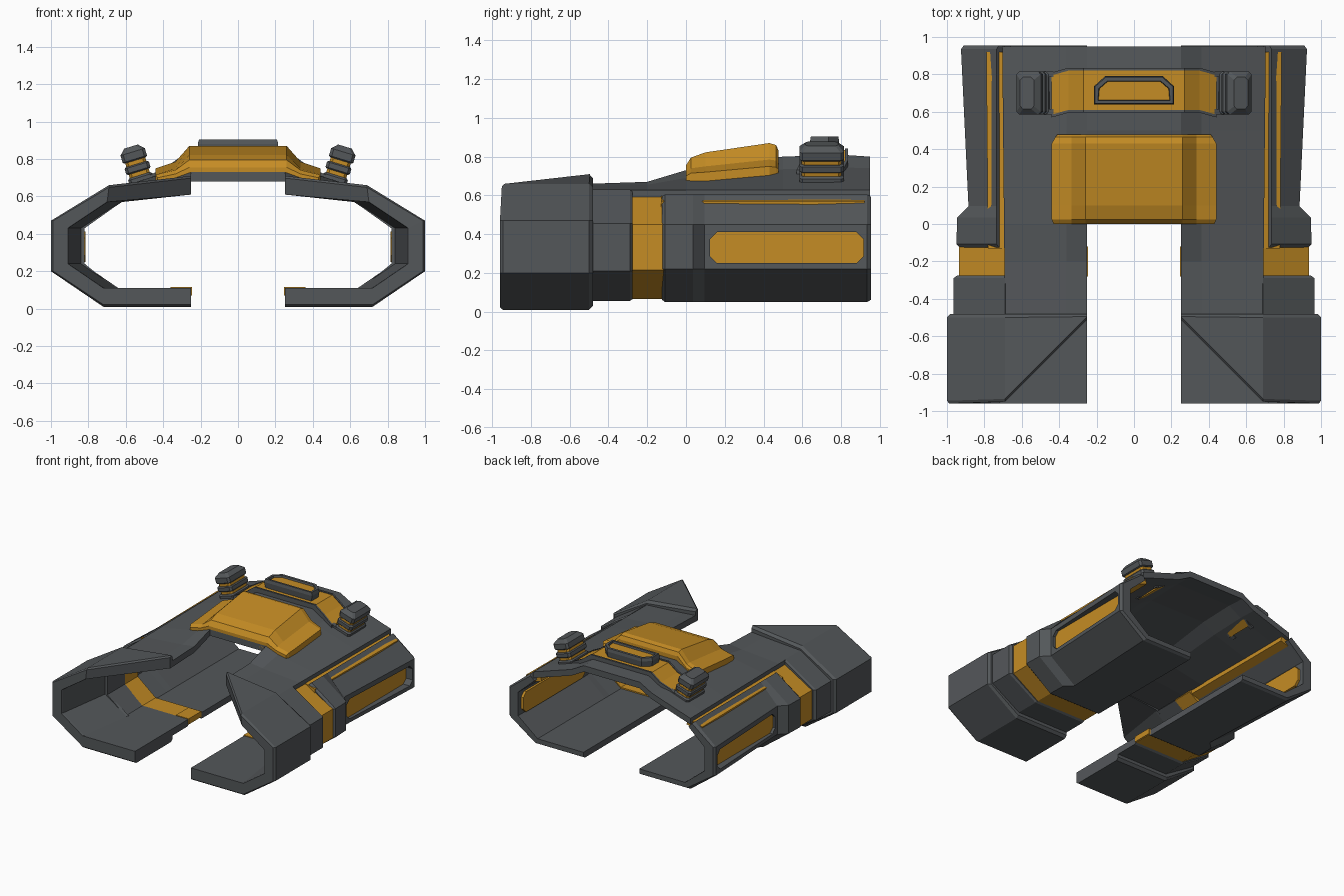
import bpy, bmesh, math
from mathutils import Matrix, Vector

cube = bpy.data.objects.get("Cube")
if cube:
    bpy.data.objects.remove(cube)


def material(name, rgb):
    m = bpy.data.materials.new(name)
    m.use_nodes = True
    m.diffuse_color = (*rgb, 1)
    m.node_tree.nodes["Principled BSDF"].inputs["Base Color"].default_value = (*rgb, 1)
    return m


GREY = material("slate grey", (0.088, 0.096, 0.102))
GOLD = material("amber gold", (0.56, 0.265, 0.018))


def finish(bm, name, mats, mirror=False, bevel=0):
    bmesh.ops.recalc_face_normals(bm, faces=bm.faces)
    mesh = bpy.data.meshes.new(name)
    bm.to_mesh(mesh)
    bm.free()
    ob = bpy.data.objects.new(name, mesh)
    bpy.context.collection.objects.link(ob)
    for m in mats:
        mesh.materials.append(m)
    if bevel:
        mod = ob.modifiers.new("Bevel", "BEVEL")
        mod.width, mod.segments, mod.limit_method = bevel, 1, "ANGLE"
    if mirror:
        ob.modifiers.new("Mirror", "MIRROR")
    return ob


def loft(name, stations, mat, mirror=True, bevel=0):
    """Thick strip: each station is (y, outer, inner), y a number or one per point."""
    bm = bmesh.new()
    rings = []
    for y, outer, inner in stations:
        n = len(outer)
        ys = y if isinstance(y, list) else [y] * n
        pts = [(x, ys[i], z) for i, (x, z) in enumerate(outer)]
        pts += [(x, ys[i], z) for i, (x, z) in enumerate(inner)][::-1]
        rings.append([bm.verts.new(p) for p in pts])
    k = 2 * n
    for a, b in zip(rings, rings[1:]):
        for i in range(k):
            j = (i + 1) % k
            bm.faces.new((a[i], a[j], b[j], b[i]))
    for r in (rings[0], rings[-1]):
        for i in range(n - 1):
            bm.faces.new((r[i], r[i + 1], r[k - 2 - i], r[k - 1 - i]))
    return finish(bm, name, [mat], mirror, bevel)


def side(w, xb, zb, lo, hi, xs, zs):
    """Wall profile from the inner floor edge round to the shoulder."""
    return [(0.25, zb), (xb, zb), (w, lo), (w, hi), (xs, zs)]


def sym(points):
    return [(-x, z) for x, z in reversed(points)] + points


def drop(points, d):
    return [(x, z - d) for x, z in points]


def prism(name, outline, levels, mat, place, mirror=False):
    """Stack of scaled outlines; levels are (height, inset)."""
    bm = bmesh.new()
    rings = []
    for h, d in levels:
        rings.append([bm.verts.new(place @ Vector((x - math.copysign(d, x), y - math.copysign(d, y), h)))
                      for x, y in outline])
    n = len(outline)
    for a, b in zip(rings, rings[1:]):
        for i in range(n):
            j = (i + 1) % n
            bm.faces.new((a[i], a[j], b[j], b[i]))
    bm.faces.new(rings[0])
    bm.faces.new(rings[-1])
    return finish(bm, name, [mat], mirror)


def octagon(a, b, c):
    q = [(a, b - c), (a - c, b)]
    q += [(-x, y) for x, y in reversed(q)]
    return q + [(-x, -y) for x, y in q]


# Front collars, with the roof cut away diagonally
def collar_station(y, d, wi):
    outer = side(1 - d, 0.72, 0.01 + d, 0.2, 0.47, 0.69, 0.66 - d) + [(0.25, 0.71 - d)]
    inner = side(wi, wi - 0.19, 0.11, 0.24, 0.43, wi - 0.21, 0.57) + [(0.25, 0.61)]
    return y, outer, inner


slant = [-0.96] * 4 + [-0.95, -0.51]
loft("front_collar", [collar_station(slant, 0.012, 0.91),
                      collar_station([y + 0.015 for y in slant], 0, 0.905),
                      collar_station(-0.5, 0, 0.84),
                      collar_station(-0.48, 0.02, 0.83)], GREY)

# Neck behind the collar and gold band
floor_in = side(0.82, 0.66, 0.11, 0.24, 0.43, 0.63, 0.565)
neck = side(0.965, 0.71, 0.055, 0.21, 0.455, 0.69, 0.63)
neck_end = side(0.945, 0.71, 0.065, 0.21, 0.455, 0.69, 0.62)
loft("neck_wall", [(-0.5, neck, floor_in), (-0.29, neck, floor_in),
                   (-0.275, neck_end, floor_in)], GREY)
band = side(0.935, 0.7, 0.065, 0.215, 0.45, 0.66, 0.612)
loft("gold_band", [(-0.28, band, floor_in), (-0.11, band, floor_in)], GOLD)
loft("floor_patch", [(y, [(0.245, 0.115), (0.36, 0.115)], [(0.245, 0.07), (0.36, 0.07)])
                     for y in (-0.28, -0.12)], GOLD)


# Side armour with a slotted window
def armour_station(y, w, d=0):
    outer = side(w, w - 0.23, 0.05 + d, 0.22, 0.45, 0.735 - d, 0.605 - d)
    inner = side(min(w - 0.06, 0.835), 0.66, 0.1, 0.24, 0.43, 0.69, 0.56)
    return y, outer, inner


armour = loft("side_armour", [armour_station(-0.125, 0.93, 0.012), armour_station(-0.108, 0.95),
                              armour_station(0.035, 0.945), armour_station(0.095, 0.885),
                              armour_station(0.935, 0.925), armour_station(0.955, 0.91, 0.012)],
              GREY, mirror=False)
sideways = Matrix.Translation((0.7, 0.52, 0.33)) @ Matrix(((0, 0, 1, 0), (1, 0, 0, 0),
                                                           (0, 1, 0, 0), (0, 0, 0, 1)))
slot = octagon(0.395, 0.08, 0.035)
cutter = prism("slot_cutter", slot, [(0, 0), (0.4, 0)], GREY, sideways)
cutter.hide_render = True
mod = armour.modifiers.new("Slot", "BOOLEAN")
mod.operation, mod.object, mod.solver = "DIFFERENCE", cutter, "EXACT"
bpy.context.view_layer.objects.active = armour
bpy.ops.object.modifier_apply(modifier="Slot")
bpy.data.objects.remove(cutter)
armour.modifiers.new("Mirror", "MIRROR")
prism("window_panel", octagon(0.397, 0.082, 0.035), [(0.115, 0), (0.165, 0)], GOLD, sideways, True)

# Gold strip between roof and armour
strip = [(0.65, 0.61), (0.78, 0.57)]
loft("gold_strip", [(y, [(x + s, z) for x, z in strip], drop(strip, 0.055))
                    for y, s in ((-0.13, 0), (0.92, 0.01))], GOLD)

# Roof: two wings and the bridge joining them
heights = [(-0.5, 0.66, 0.65), (-0.2, 0.67, 0.655), (0, 0.73, 0.69),
           (0.5, 0.8, 0.735), (0.8, 0.81, 0.745), (0.95, 0.8, 0.74)]
wings, bridge = [], []
for y, zc, ze in heights:
    edge = 0.695 + 0.01 * y
    wing = [(0.25, zc), (0.36, ze), (edge, 0.628)]
    wings.append((y, wing, drop(wing, 0.05)))
    if y >= 0:
        mid = sym([(0.25, zc)])
        bridge.append((y, mid, drop(mid, 0.05)))
loft("roof_wing", wings, GREY)
loft("roof_bridge", bridge, GREY, mirror=False)

# Large gold plate over the bridge
plate = []
for y, zt, zm, ze, w in ((0, 0.755, 0.72, 0.7, 0.43), (0.025, 0.795, 0.74, 0.715, 0.44),
                         (0.1, 0.822, 0.75, 0.72, 0.44), (0.43, 0.87, 0.785, 0.75, 0.44),
                         (0.465, 0.86, 0.78, 0.745, 0.42), (0.478, 0.83, 0.76, 0.735, 0.41)):
    top = sym([(0.26, zt), (0.335, zm), (w, ze)])
    plate.append((y, top, drop(top, 0.05)))
loft("top_plate", plate, GOLD, mirror=False)

# Rear arch: grey rims with a gold saddle
arch = sym([(0.27, 0.835), (0.35, 0.775), (0.44, 0.725)])
ends = [0.025, 0, 0, 0, 0, 0.025]


def arch_piece(name, y0, y1, lift, mat):
    low = drop(arch, 0.07)
    loft(name, [([y0 - e for e in ends], drop(arch, -lift), low),
                ([y1 - e for e in ends], drop(arch, -lift), low)], mat, mirror=False)


arch_piece("arch_front_rim", 0.595, 0.61, 0.006, GREY)
arch_piece("arch_saddle", 0.61, 0.82, 0, GOLD)
arch_piece("arch_rear_rim", 0.82, 0.835, 0.006, GREY)

# Centre handle with a recessed gold inlay
handle = [(-0.215, -0.075), (0.215, -0.075), (0.215, 0.02), (0.155, 0.075),
          (-0.155, 0.075), (-0.215, 0.02)]
bm = bmesh.new()
low = [bm.verts.new((x * 0.94, y * 0.9 + 0.715, 0.81)) for x, y in handle]
mid = [bm.verts.new((x, y + 0.715, 0.88)) for x, y in handle]
top = [bm.verts.new((x * 0.97, y * 0.94 + 0.715, 0.905)) for x, y in handle]
for a, b in ((low, mid), (mid, top)):
    for i in range(6):
        j = (i + 1) % 6
        bm.faces.new((a[i], a[j], b[j], b[i]))
bm.faces.new(low)
lid = bm.faces.new(top)
bm.normal_update()
bmesh.ops.inset_region(bm, faces=[lid], thickness=0.022)
bmesh.ops.inset_region(bm, faces=[lid], thickness=0.004, depth=-0.015)
lid.material_index = 1
finish(bm, "centre_handle", [GREY, GOLD])

# Tilted knobs at both ends of the arch
lean = Matrix.Translation((0.515, 0.7, 0.68)) @ Matrix.Rotation(math.radians(17), 4, "Y")
foot = octagon(0.068, 0.115, 0.015)
prism("knob_base", foot, [(-0.03, 0), (0.025, 0), (0.035, 0.01)], GREY, lean, True)
prism("knob_core", foot, [(0.02, 0.012), (0.15, 0.012)], GOLD, lean, True)
prism("knob_ring", foot, [(0.055, 0.008), (0.062, 0), (0.09, 0), (0.097, 0.008)], GREY, lean, True)
prism("knob_cap", foot, [(0.118, 0.008), (0.125, 0), (0.165, 0), (0.195, 0.03)], GREY, lean, True)
for y in (0.6, 0.8):
    bar = [(0.43, 0.735), (0.47, 0.715)]
    loft("knob_bracket", [(y - 0.015, bar, drop(bar, 0.07)), (y + 0.015, bar, drop(bar, 0.07))], GREY)
